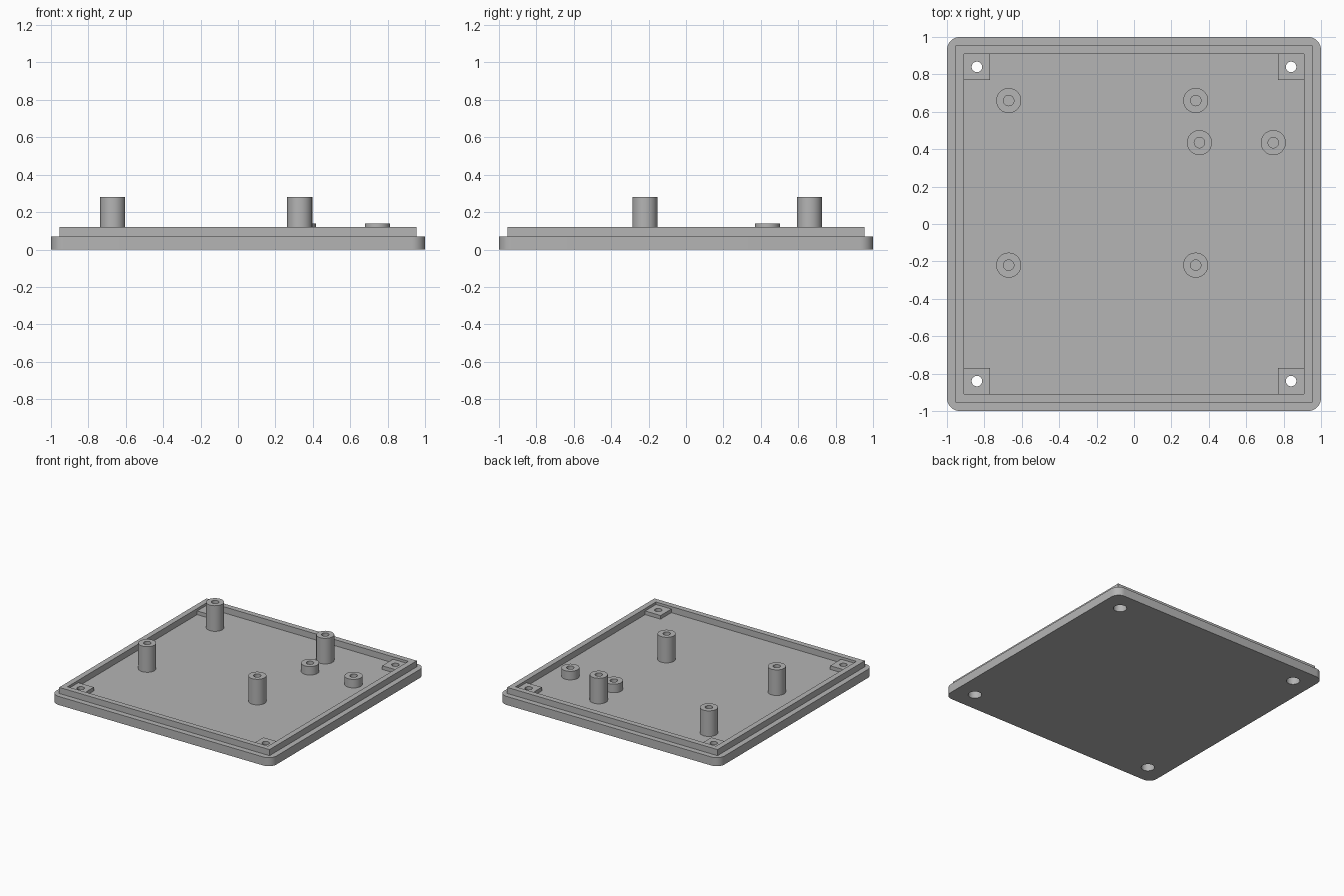
import bpy, bmesh, math
from mathutils import Matrix

if "Cube" in bpy.data.objects:
    bpy.data.objects.remove(bpy.data.objects["Cube"], do_unlink=True)

FLOOR, RIM_TOP, PAD_TOP = 0.07, 0.12, 0.10
TALL, SHORT = 0.28, 0.14
POST_R, HOLE_R, HEAD_R = 0.067, 0.028, 0.05

grey = bpy.data.materials.new("grey plastic")
grey.use_nodes = True
grey.diffuse_color = (0.46, 0.46, 0.46, 1)
grey.node_tree.nodes["Principled BSDF"].inputs["Base Color"].default_value = (0.46, 0.46, 0.46, 1)


def finish(bm, name):
    bmesh.ops.recalc_face_normals(bm, faces=bm.faces)
    mesh = bpy.data.meshes.new(name)
    bm.to_mesh(mesh)
    bm.free()
    mesh.materials.append(grey)
    obj = bpy.data.objects.new(name, mesh)
    bpy.context.collection.objects.link(obj)
    return obj


def box(name, x, y, half, z0, z1, corner=0):
    """Square block with optionally rounded upright edges."""
    bm = bmesh.new()
    size = Matrix.Diagonal((2 * half, 2 * half, z1 - z0, 1))
    bmesh.ops.create_cube(bm, size=1, matrix=Matrix.Translation((x, y, (z0 + z1) / 2)) @ size)
    if corner:
        upright = [e for e in bm.edges if abs(e.verts[0].co.z - e.verts[1].co.z) > 0.001]
        bmesh.ops.bevel(bm, geom=upright, offset=corner, segments=8, profile=0.5, affect='EDGES')
    return finish(bm, name)


def cylinder(name, x, y, r, z0, z1):
    bm = bmesh.new()
    bmesh.ops.create_cone(bm, cap_ends=True, segments=32, radius1=r, radius2=r, depth=z1 - z0,
                          matrix=Matrix.Translation((x, y, (z0 + z1) / 2)))
    return finish(bm, name)


def combine(target, tool, operation):
    """Apply a boolean and discard the tool object."""
    tool.hide_render = True
    mod = target.modifiers.new("cut", 'BOOLEAN')
    mod.operation, mod.solver, mod.object = operation, 'EXACT', tool
    bpy.context.view_layer.objects.active = target
    bpy.ops.object.modifier_apply(modifier=mod.name)
    bpy.data.objects.remove(tool, do_unlink=True)


def post(name, x, y, top):
    """Hollow round standoff, turned from a short profile."""
    bm = bmesh.new()
    profile = [(POST_R, FLOOR), (POST_R, top), (HOLE_R, top), (HOLE_R, FLOOR)]
    verts = [bm.verts.new((r, 0, z)) for r, z in profile]
    edges = [bm.edges.new(pair) for pair in zip(verts, verts[1:])]
    bmesh.ops.spin(bm, geom=verts + edges, axis=(0, 0, 1), cent=(0, 0, 0),
                   angle=math.tau, steps=32)
    bmesh.ops.remove_doubles(bm, verts=bm.verts, dist=0.0001)
    obj = finish(bm, name)
    obj.location = (x, y, 0)
    # open shell: make sure the outer wall faces outwards
    wall = max(obj.data.polygons, key=lambda p: p.center.xy.length)
    if wall.normal.xy.dot(wall.center.xy) < 0:
        obj.data.flip_normals()
    return obj


# Lid plate with a raised lip around a shallow pocket
lid = box("lid_plate", 0, 0, 1.0, 0, FLOOR, corner=0.07)
combine(lid, box("lip", 0, 0, 0.955, 0.03, RIM_TOP), 'UNION')
combine(lid, box("pocket", 0, 0, 0.91, FLOOR, 0.3), 'DIFFERENCE')

# Corner pads with screw holes, counterbored from underneath
corners = [(sx, sy) for sx in (-1, 1) for sy in (-1, 1)]
for sx, sy in corners:
    combine(lid, box("pad", sx * 0.85, sy * 0.85, 0.08, 0.04, PAD_TOP), 'UNION')
for sx, sy in corners:
    x, y = sx * 0.84, sy * 0.84
    combine(lid, cylinder("screw_hole", x, y, HOLE_R, -0.1, 0.3), 'DIFFERENCE')
    combine(lid, cylinder("screw_head", x, y, HEAD_R, -0.1, 0.07), 'DIFFERENCE')

# Standoffs
parts = [lid]
for x, side in ((-0.67, "right"), (0.33, "left")):
    for y, end in ((-0.22, "front"), (0.66, "back")):
        parts.append(post(f"tall_post_{end}_{side}", x, y, TALL))
for x, side in ((0.35, "inner"), (0.745, "outer")):
    parts.append(post(f"short_post_{side}", x, 0.435, SHORT))

# Smooth round walls, keep edges crisp
for obj in bpy.context.selected_objects:
    obj.select_set(False)
for obj in parts:
    obj.select_set(True)
bpy.context.view_layer.objects.active = lid
bpy.ops.object.shade_smooth_by_angle(angle=math.radians(30))
